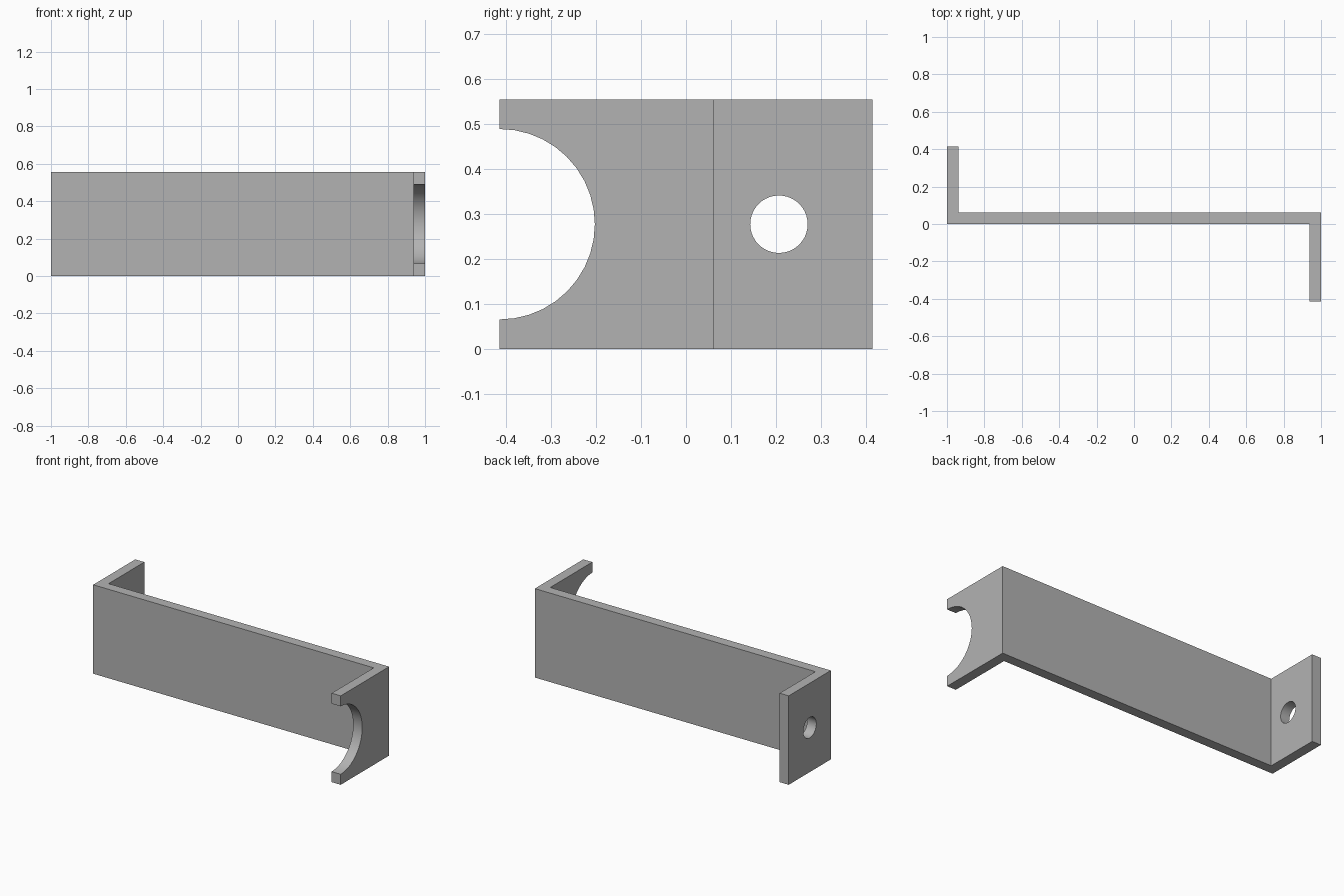
import bpy
import bmesh
import math

T = 0.0625          # sheet thickness
H = 0.555           # height
D = 0.415           # reach of each flange

cube = bpy.data.objects.get("Cube")
if cube:
    bpy.data.objects.remove(cube, do_unlink=True)

grey = bpy.data.materials.new("plain grey")
grey.use_nodes = True
colour = (0.45, 0.45, 0.45, 1)
grey.diffuse_color = colour
grey.node_tree.nodes["Principled BSDF"].inputs["Base Color"].default_value = colour


def add_object(name, bm):
    bmesh.ops.recalc_face_normals(bm, faces=bm.faces)
    mesh = bpy.data.meshes.new(name)
    bm.to_mesh(mesh)
    bm.free()
    mesh.materials.append(grey)
    obj = bpy.data.objects.new(name, mesh)
    bpy.context.collection.objects.link(obj)
    return obj


def cut_round(target, name, x, y, radius):
    """Cut a round opening along x through one flange."""
    bpy.ops.mesh.primitive_cylinder_add(
        vertices=40, radius=radius, depth=4 * T,
        location=(x, y, H / 2), rotation=(0, math.pi / 2, 0))
    cutter = bpy.context.object
    cutter.name = name
    cutter.data.materials.append(grey)
    cutter.hide_render = True
    mod = target.modifiers.new(name, "BOOLEAN")
    mod.operation = "DIFFERENCE"
    mod.solver = "EXACT"
    mod.object = cutter
    bpy.context.view_layer.objects.active = target
    bpy.ops.object.modifier_apply(modifier=mod.name)
    bpy.data.objects.remove(cutter, do_unlink=True)


# Z-shaped bracket: plan profile raised to full height
profile = [(-1, 0), (1 - T, 0), (1 - T, -D), (1, -D),
           (1, T), (T - 1, T), (T - 1, D), (-1, D)]
bm = bmesh.new()
base = bm.faces.new([bm.verts.new((x, y, 0)) for x, y in profile])
raised = bmesh.ops.extrude_face_region(bm, geom=[base], use_keep_orig=True)
top = [g for g in raised["geom"] if isinstance(g, bmesh.types.BMVert)]
bmesh.ops.translate(bm, verts=top, vec=(0, 0, H))
bracket = add_object("bracket", bm)

# Half-round notch in the front flange, screw hole in the rear flange
cut_round(bracket, "notch_cutter", 1 - T / 2, -D, 0.212)
cut_round(bracket, "hole_cutter", T / 2 - 1, 0.207, 0.064)

# Smooth round cuts, sharp plate edges
bpy.ops.object.select_all(action="DESELECT")
bracket.select_set(True)
bpy.context.view_layer.objects.active = bracket
bpy.ops.object.shade_smooth_by_angle(angle=math.radians(30))
